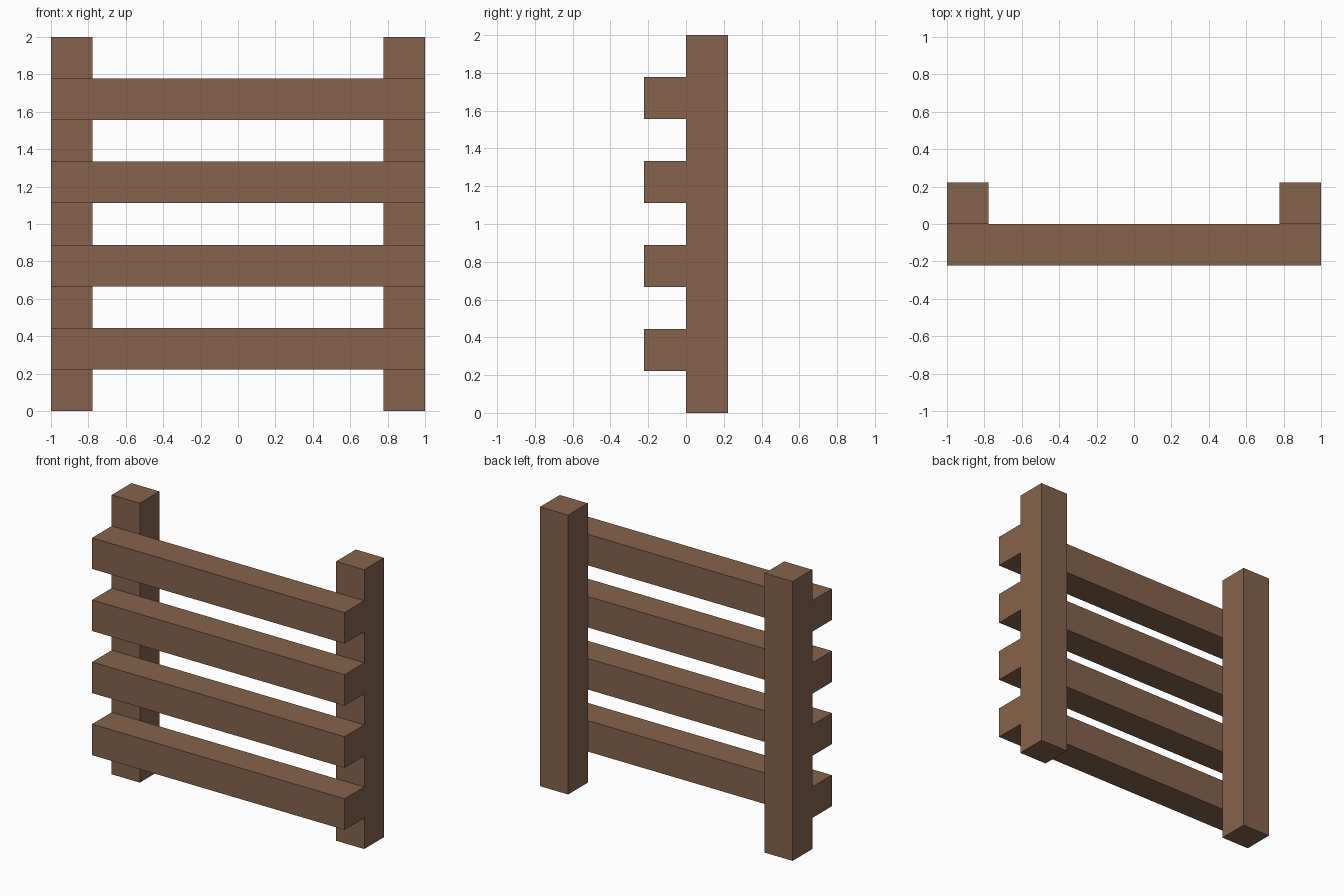
import bpy

if "Cube" in bpy.data.objects:
    bpy.data.objects.remove(bpy.data.objects["Cube"])

U = 2 / 9  # beam thickness: the fence is nine beams tall and wide

wood = bpy.data.materials.new("brown wood")
wood.diffuse_color = (0.238, 0.124, 0.070, 1)
wood.use_nodes = True
wood.node_tree.nodes["Principled BSDF"].inputs["Base Color"].default_value = wood.diffuse_color


def box(name, size, center):
    bpy.ops.mesh.primitive_cube_add(size=1, location=center)
    ob = bpy.context.object
    ob.name = name
    ob.scale = size
    bpy.ops.object.transform_apply(location=False, rotation=False, scale=True)
    ob.data.materials.append(wood)
    return ob


# Two upright posts at the back
for side, label in ((-1, "left"), (1, "right")):
    box(f"{label}_post", (U, U, 2), (side * (1 - U / 2), U / 2, 1))

# Four horizontal rails on the front, one beam apart
for i in range(4):
    box(f"rail_{i + 1}", (2, U, U), (0, -U / 2, U * (1.5 + 2 * i)))
